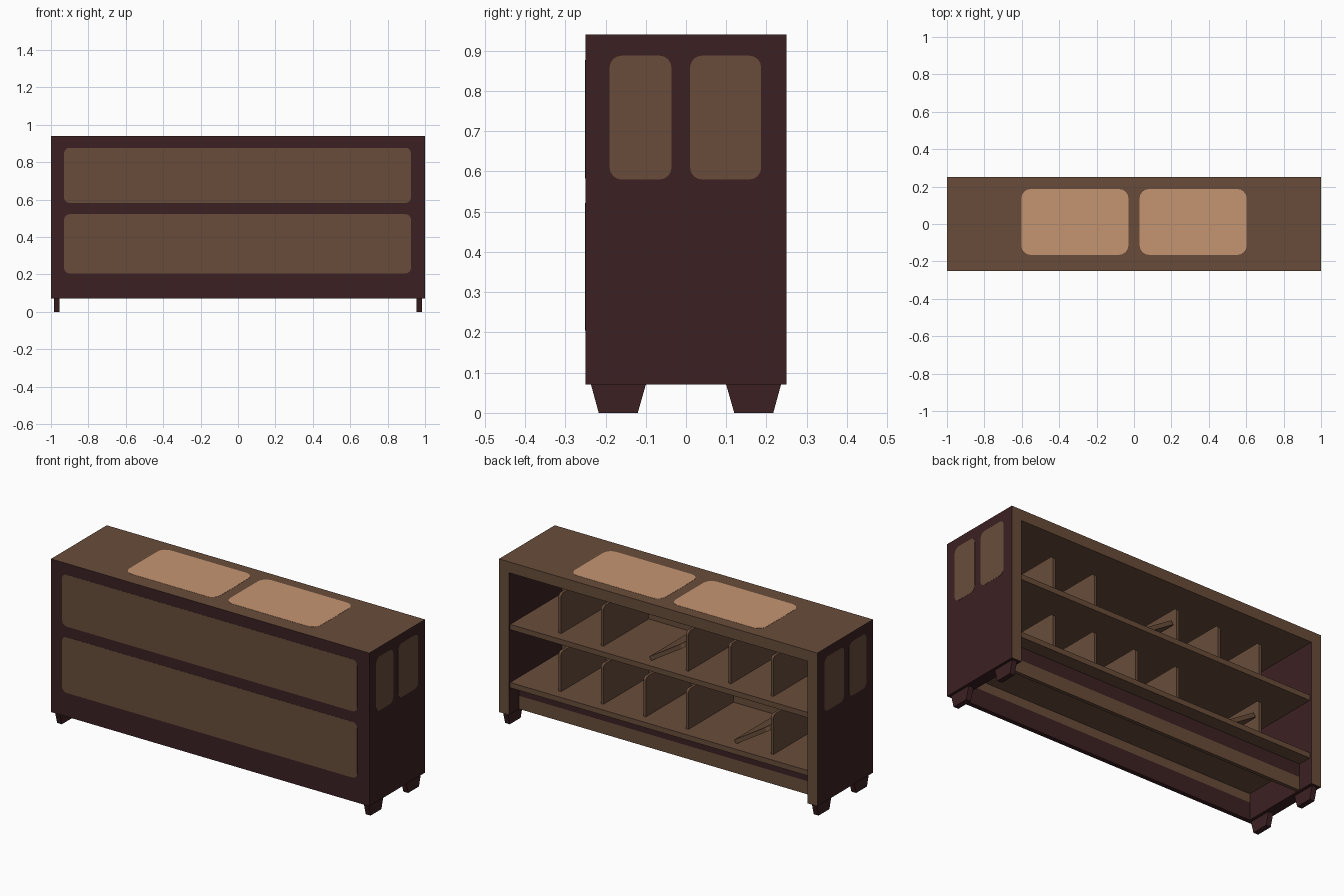
import bpy, bmesh, math
from mathutils import Vector, Matrix

if "Cube" in bpy.data.objects:
    bpy.data.objects.remove(bpy.data.objects["Cube"])


def material(name, rgb):
    m = bpy.data.materials.new(name)
    m.diffuse_color = (*rgb, 1)
    m.use_nodes = True
    m.node_tree.nodes["Principled BSDF"].inputs["Base Color"].default_value = m.diffuse_color
    return m


MAROON = material("dark maroon", (0.045, 0.0145, 0.016))
BROWN = material("wood brown", (0.138, 0.073, 0.042))
TAN = material("worn tan", (0.56, 0.30, 0.17))


def finish(name, bm, mats, rule=None):
    bmesh.ops.recalc_face_normals(bm, faces=bm.faces)
    bm.normal_update()
    if rule:
        for f in bm.faces:
            f.material_index = rule(f.normal)
    me = bpy.data.meshes.new(name)
    bm.to_mesh(me)
    bm.free()
    for m in mats:
        me.materials.append(m)
    ob = bpy.data.objects.new(name, me)
    bpy.context.collection.objects.link(ob)
    return ob


def box(name, lo, hi, mats, rule=None):
    bm = bmesh.new()
    lo, hi = Vector(lo), Vector(hi)
    bmesh.ops.create_cube(bm, size=1, matrix=Matrix.Translation((lo + hi) / 2)
                          @ Matrix.Diagonal((*(hi - lo), 1)))
    return finish(name, bm, mats, rule)


def extrude(name, pts, depth, mats):
    """Extrude a closed loop of 3D points along a vector."""
    bm = bmesh.new()
    face = bm.faces.new([bm.verts.new(p) for p in pts])
    out = bmesh.ops.extrude_face_region(bm, geom=[face])
    bmesh.ops.translate(bm, vec=depth, verts=[v for v in out["geom"] if isinstance(v, bmesh.types.BMVert)])
    return finish(name, bm, mats)


def rounded(u0, u1, v0, v1, r, n=4):
    pts = []
    for cu, cv, a0 in ((u1 - r, v1 - r, 0), (u0 + r, v1 - r, 90), (u0 + r, v0 + r, 180), (u1 - r, v0 + r, 270)):
        for i in range(n + 1):
            a = math.radians(a0 + 90 * i / n)
            pts.append((cu + r * math.cos(a), cv + r * math.sin(a)))
    return pts


# carcass: maroon outside, brown on upward and backward faces
shell = lambda n: 1 if n.z > 0.5 or n.y > 0.5 else 0
Z0, Z1, T = 0.07, 0.94, 0.062
for s, side in ((-1, "left"), (1, "right")):
    xs = sorted((s, s * (1 - T)))
    box(side + "_side_panel", (xs[0], -0.25, Z0), (xs[1], 0.25, Z1), (MAROON, BROWN), shell)
I = 1 - T
box("front_panel", (-I, -0.25, 0.17), (I, -0.225, Z1), (MAROON, BROWN), shell)
box("front_panel_base", (-I, -0.25, Z0), (I, -0.225, 0.17), (MAROON,))
box("top_slab", (-I, -0.225, Z1 - T), (I, 0.25, Z1), (BROWN,))

# shelves and recessed kick board
for name, z in (("upper", 0.58), ("lower", 0.25)):
    box(name + "_shelf", (-I, -0.225, z - 0.03), (I, 0.238, z), (BROWN,))
box("kick_board_top", (-I, 0.14, 0.145), (I, 0.16, 0.22), (MAROON,))
box("kick_board_bottom", (-I, 0.14, Z0), (I, 0.16, 0.145), (BROWN,))

# dividers: one on each shelf has fallen against its neighbour
H, TH, r = 0.225, 0.016, 0.02
profile = [(-0.225, 0), (0.18, 0)] + [
    (0.18 - r + r * math.cos(a), H - r + r * math.sin(a))
    for a in (math.radians(i * 22.5) for i in range(5))] + [(-0.225, H)]
for name, z, fallen in (("upper", 0.58, 3), ("lower", 0.25, 1)):
    for i in range(6):
        x = -0.667 + i * 0.2668
        d = extrude(f"{name}_divider_{i + 1}", [(-TH / 2, y, h) for y, h in profile], (TH, 0, 0), (BROWN,))
        d.location = (x, 0, z)
        if i == fallen:
            d.location = (x - 0.035, 0, z + 0.008)
            d.rotation_euler = (0, math.radians(-58), 0)
            d.scale = (1.5, 1, 1.08)

# tapered feet
for sx in (-1, 1):
    for sy in (-1, 1):
        pts = [(sx * 0.97 - 0.015, sy * y, z) for y, z in
               ((0.12, 0), (0.217, 0), (0.236, Z0), (0.10, Z0))]
        extrude("foot", pts, (0.03, 0, 0), (MAROON,))

# worn patches: thin plates on front, top and ends
P = 0.001
for z0, z1 in ((0.582, 0.877), (0.205, 0.522)):
    extrude("front_patch", [(u, -0.25, v) for u, v in rounded(-0.93, 0.925, z0, z1, 0.03)],
            (0, -P, 0), (BROWN,))
for s in (-1, 1):
    extrude("top_patch", [(s * u, v, Z1) for u, v in rounded(0.03, 0.602, -0.165, 0.187, 0.05)],
            (0, 0, P), (TAN,))
    for y0, y1 in ((-0.19, -0.036), (0.01, 0.187)):
        extrude("end_patch", [(s, u, v) for u, v in rounded(y0, y1, 0.58, 0.888, 0.03)],
                (s * P, 0, 0), (BROWN,))
